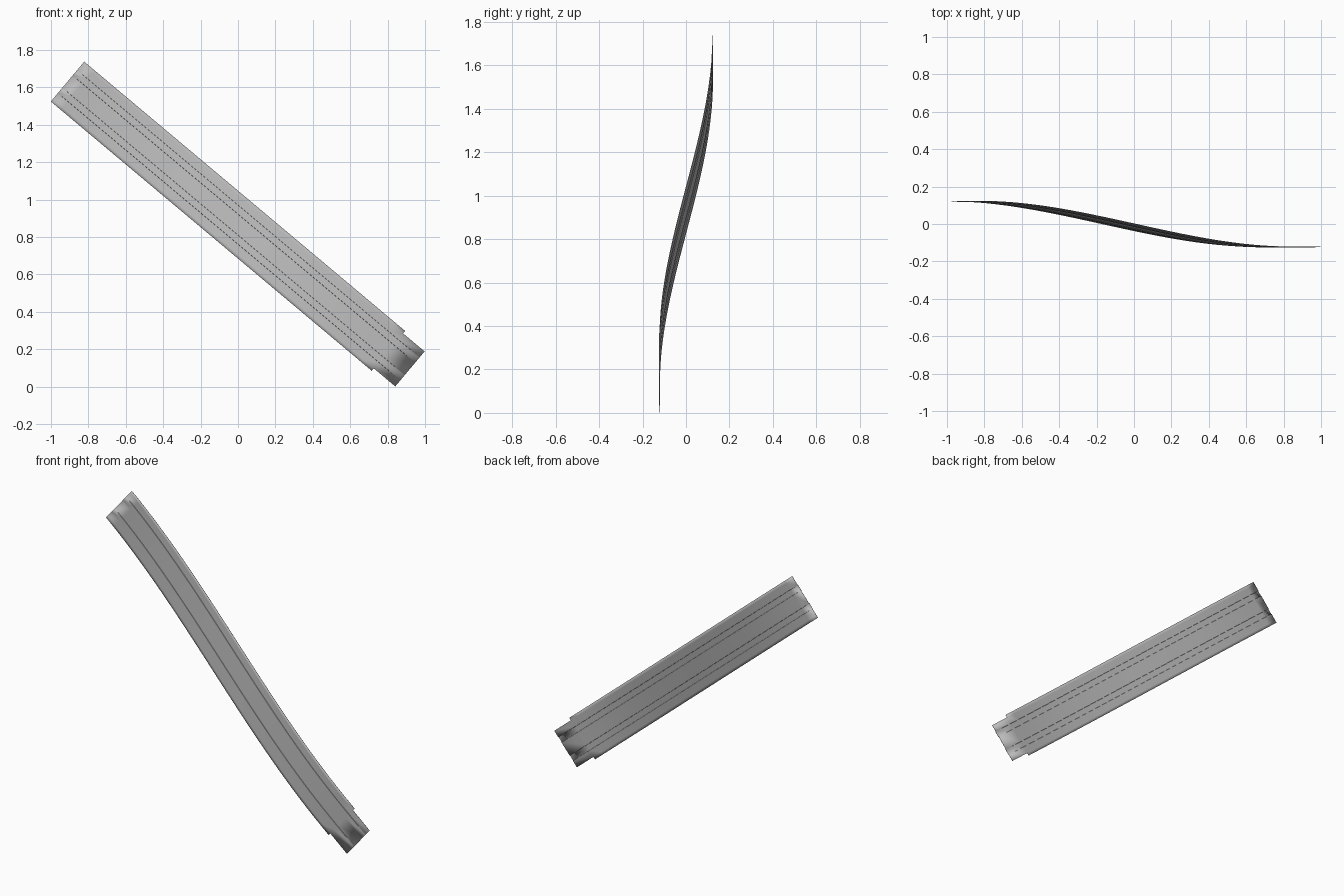
import bpy, bmesh, math

old = bpy.data.objects.get("Cube")
if old:
    bpy.data.objects.remove(old, do_unlink=True)

START, NOTCH, END = -1.19, 1.05, 1.20   # distances along the strip
HALF, TAB = 0.139, 0.122                # half widths of the body and end tab
SLOPE = math.radians(40)
STEPS = 32
RIB = 0.003                             # rib height

# Half cross-section: (distance across, rib height), then mirrored
half = [(0.043, 0), (0.044, RIB), (0.079, RIB), (0.080, 0), (TAB, 0), (HALF, 0)]
section = [(-v, h) for v, h in reversed(half)] + half


def bend(u):
    """Gentle S-bend in depth that flattens out at both ends."""
    t = min(max((u - START) / (0.97 - START), 0), 1)
    return 0.123 - 0.244 * t * t * (3 - 2 * t)


def place(u, v, h):
    c, s = math.cos(SLOPE), math.sin(SLOPE)
    return (u * c + v * s, bend(u) - h, 0.866 - u * s + v * c)


# Galvanised material
metal = bpy.data.materials.new("plain grey metal")
metal.use_nodes = True
grey = (0.5, 0.5, 0.5, 1)
metal.diffuse_color = grey
metal.node_tree.nodes["Principled BSDF"].inputs["Base Color"].default_value = grey

# Sweep the ribbed section along the bend
bm = bmesh.new()
stations = [START + (NOTCH - START) * i / STEPS for i in range(STEPS + 1)] + [END]
rows = [[bm.verts.new(place(u, v, h)) for v, h in section] for u in stations]
last = len(section) - 2
for i, (a, b) in enumerate(zip(rows, rows[1:])):
    for j in range(last + 1):
        # The outer margins stop at the notch, leaving a narrower end tab
        if i == STEPS and j in (0, last):
            continue
        bm.faces.new((a[j], b[j], b[j + 1], a[j + 1]))
loose = [v for v in bm.verts if not v.link_faces]
bmesh.ops.delete(bm, geom=loose, context='VERTS')
bmesh.ops.recalc_face_normals(bm, faces=bm.faces)

mesh = bpy.data.meshes.new("ribbed_strip")
bm.to_mesh(mesh)
bm.free()
mesh.materials.append(metal)
strip = bpy.data.objects.new("ribbed_strip", mesh)
bpy.context.collection.objects.link(strip)

# Smooth along the bend, sharp at the ribs
bpy.context.view_layer.objects.active = strip
strip.select_set(True)
bpy.ops.object.shade_smooth_by_angle(angle=math.radians(30))

# Thin sheet thickness
sheet = strip.modifiers.new("sheet thickness", 'SOLIDIFY')
sheet.thickness = 0.002
sheet.offset = 0
